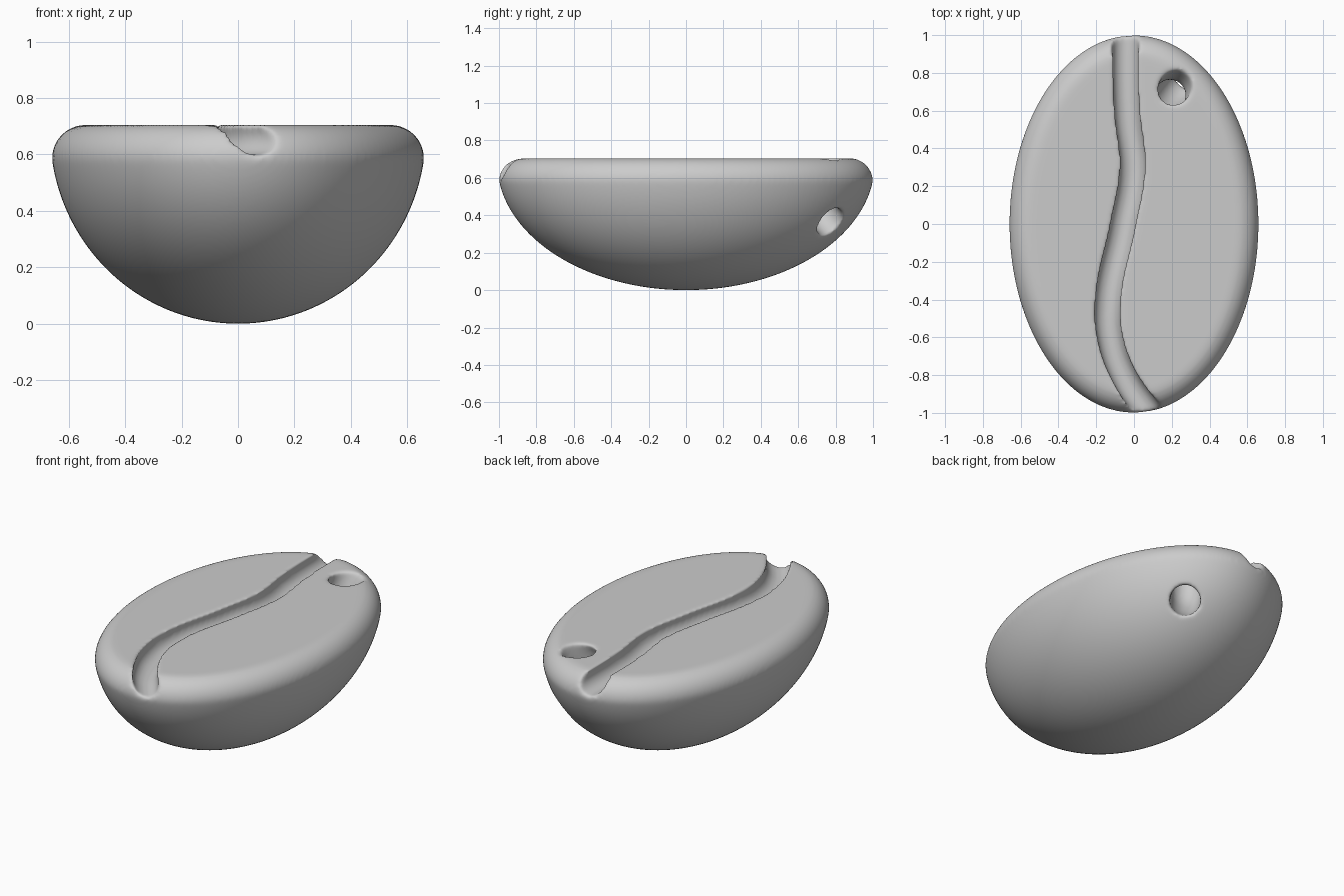
import bpy, bmesh
from math import sin, cos, pi, sqrt, acos

cube = bpy.data.objects.get("Cube")
if cube:
    bpy.data.objects.remove(cube, do_unlink=True)

SEGMENTS = 128
RIM_Z, RIM_R, HALF_X, HALF_Y, DEPTH = 0.585, 0.12, 0.66, 1.0, 0.68


def link(name, data):
    obj = bpy.data.objects.new(name, data)
    bpy.context.collection.objects.link(obj)
    return obj


def baked(obj):
    """Mesh of an object with its modifiers or bevel applied."""
    deps = bpy.context.evaluated_depsgraph_get()
    return bpy.data.meshes.new_from_object(obj.evaluated_get(deps))


def tube(name, points, radius):
    """Closed round tube along a smooth path, used as a cutter."""
    curve = bpy.data.curves.new(name, 'CURVE')
    curve.dimensions = '3D'
    curve.bevel_depth, curve.bevel_resolution = radius, 8
    curve.use_fill_caps, curve.resolution_u = True, 10
    spline = curve.splines.new('BEZIER')
    spline.bezier_points.add(len(points) - 1)
    for bp, co in zip(spline.bezier_points, points):
        bp.co = co
        bp.handle_left_type = bp.handle_right_type = 'AUTO'
    path = link(name + "_path", curve)
    mesh = baked(path)
    bpy.data.objects.remove(path, do_unlink=True)
    bm = bmesh.new()
    bm.from_mesh(mesh)
    bmesh.ops.remove_doubles(bm, verts=bm.verts, dist=0.0005)
    bmesh.ops.recalc_face_normals(bm, faces=bm.faces)
    bm.to_mesh(mesh)
    bm.free()
    cutter = link(name, mesh)
    cutter.hide_render = True
    return cutter


# Bean body: half ellipsoid below, rounded rim above, flat top
rings = []
end = acos((DEPTH - RIM_Z) / DEPTH)
widest = sin(end)
for i in range(1, 41):
    t = end * i / 40
    f = sin(t) / widest
    rings.append((HALF_X * f, HALF_Y * f, DEPTH * (1 - cos(t))))
for i in range(1, 13):
    t = pi / 2 * i / 12
    inset = RIM_R * (1 - cos(t))
    rings.append((HALF_X - inset, HALF_Y - inset, RIM_Z + RIM_R * sin(t)))

bm = bmesh.new()
loops = []
for a, b, z in rings:
    loops.append([bm.verts.new((a * cos(2 * pi * k / SEGMENTS),
                                b * sin(2 * pi * k / SEGMENTS), z))
                  for k in range(SEGMENTS)])
for low, high in zip(loops, loops[1:]):
    for k in range(SEGMENTS):
        n = (k + 1) % SEGMENTS
        bm.faces.new((low[k], low[n], high[n], high[k]))
bm.faces.new(loops[-1])
tip = bm.verts.new((0, 0, 0))
for k in range(SEGMENTS):
    bm.faces.new((tip, loops[0][(k + 1) % SEGMENTS], loops[0][k]))
bmesh.ops.recalc_face_normals(bm, faces=bm.faces)
mesh = bpy.data.meshes.new("bean_body")
bm.to_mesh(mesh)
bm.free()
bean = link("bean_body", mesh)

# Winding centre groove
crease = [(-0.04, 1.1), (-0.045, 0.9), (-0.037, 0.6), (-0.008, 0.3),
          (-0.058, 0), (-0.138, -0.4), (-0.127, -0.6), (-0.055, -0.8),
          (0.045, -0.95), (0.16, -1.1)]
groove = tube("groove_cutter", [(x, y, 0.668) for x, y in crease], 0.07)

# Curved cord hole from the top out through the side
hole = tube("cord_hole_cutter",
            [(0.27, 0.79, 0.82), (0.215, 0.72, 0.69), (0.19, 0.68, 0.54),
             (0.22, 0.71, 0.44), (0.30, 0.79, 0.345), (0.40, 0.90, 0.26)],
            0.085)

# Cut, then soften every edge
for cutter in (groove, hole):
    cut = bean.modifiers.new("cut", 'BOOLEAN')
    cut.operation, cut.solver, cut.object = 'DIFFERENCE', 'EXACT', cutter
remesh = bean.modifiers.new("remesh", 'REMESH')
remesh.mode, remesh.voxel_size = 'VOXEL', 0.01
soften = bean.modifiers.new("soften", 'SMOOTH')
soften.factor, soften.iterations = 0.5, 14
final = baked(bean)
bean.modifiers.clear()
bean.data = final
for cutter in (groove, hole):
    bpy.data.objects.remove(cutter, do_unlink=True)
final.polygons.foreach_set("use_smooth", [True] * len(final.polygons))

# Plain grey
grey = bpy.data.materials.new("light_grey")
grey.use_nodes = True
colour = (0.6, 0.6, 0.6, 1)
grey.diffuse_color = colour
grey.node_tree.nodes["Principled BSDF"].inputs["Base Color"].default_value = colour
final.materials.clear()
final.materials.append(grey)
